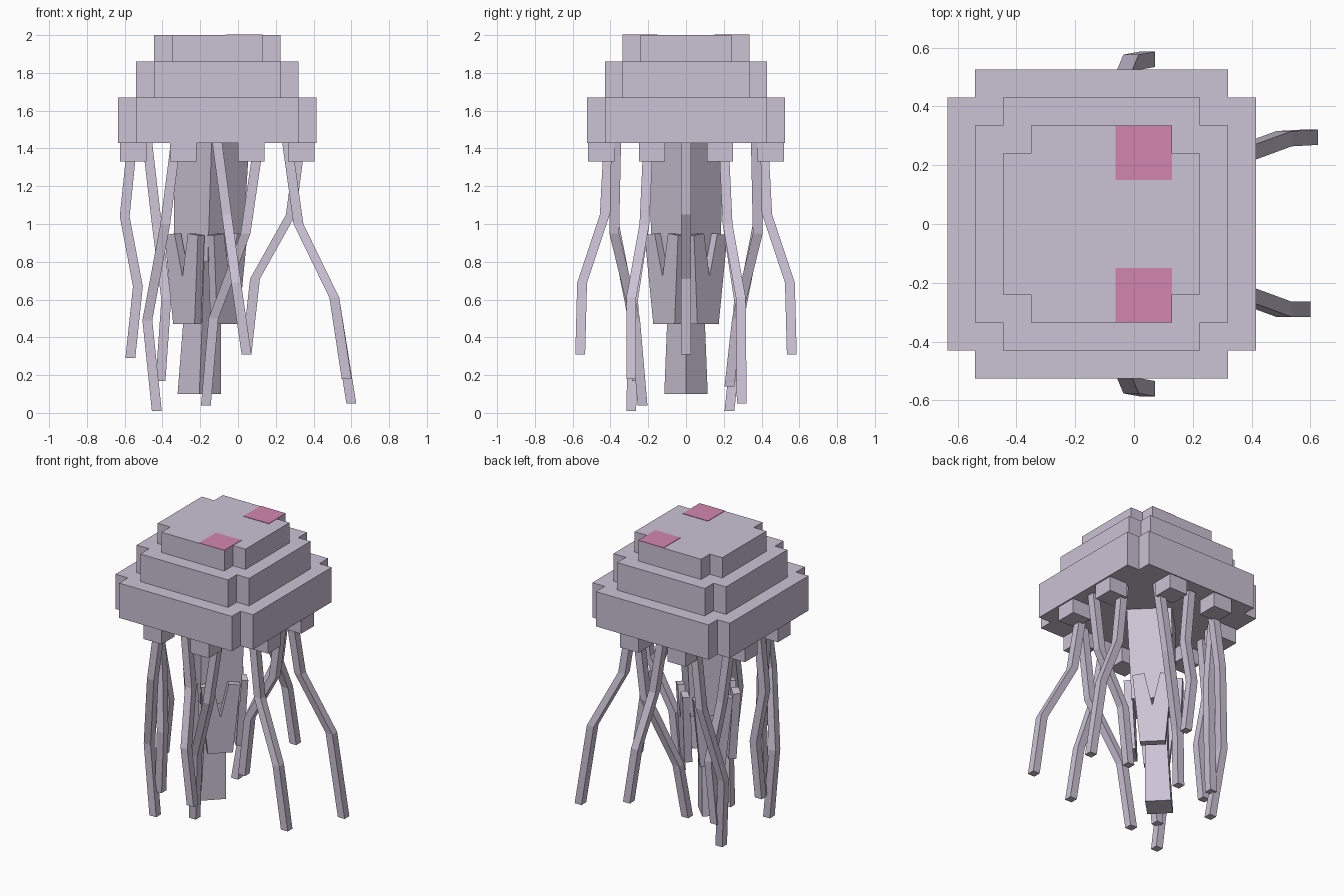
import bpy, bmesh, math
from mathutils import Vector

if "Cube" in bpy.data.objects:
    bpy.data.objects.remove(bpy.data.objects["Cube"])


def material(name, color):
    m = bpy.data.materials.new(name)
    m.diffuse_color = (*color, 1)
    m.use_nodes = True
    m.node_tree.nodes["Principled BSDF"].inputs["Base Color"].default_value = m.diffuse_color
    return m


LILAC = material("pale lilac", (0.60, 0.54, 0.66))
PINK = material("dusty pink", (0.65, 0.24, 0.43))
CX = -0.11  # centre of the bell in x


def finish(name, bm, mat):
    bmesh.ops.recalc_face_normals(bm, faces=bm.faces)
    me = bpy.data.meshes.new(name)
    bm.to_mesh(me)
    bm.free()
    me.materials.append(mat)
    ob = bpy.data.objects.new(name, me)
    bpy.context.collection.objects.link(ob)
    return ob


def loft(name, rings, mat=LILAC):
    """Skin a list of equal point rings and cap both ends."""
    bm = bmesh.new()
    vs = [[bm.verts.new(p) for p in r] for r in rings]
    n = len(rings[0])
    for a, b in zip(vs, vs[1:]):
        for i in range(n):
            j = (i + 1) % n
            bm.faces.new((a[i], a[j], b[j], b[i]))
    bm.faces.new(vs[0][::-1])
    bm.faces.new(vs[-1])
    return finish(name, bm, mat)


def square(c, h, diamond=False):
    x, y, z = c
    k = [(h, 0), (0, h), (-h, 0), (0, -h)] if diamond else [(h, h), (-h, h), (-h, -h), (h, -h)]
    return [(x + a, y + b, z) for a, b in k]


def box(name, x0, x1, y0, y1, z0, z1, mat=LILAC):
    ring = [(x0, y0), (x1, y0), (x1, y1), (x0, y1)]
    return loft(name, [[(x, y, z) for x, y in ring] for z in (z0, z1)], mat)


# Stepped bell: square tiers with notched corners
def tier(name, half, z0, z1):
    i = half - 0.095
    quarter = [(half, -i), (half, i), (i, i)]
    ring = []
    for k in range(4):
        c, s = round(math.cos(k * math.pi / 2)), round(math.sin(k * math.pi / 2))
        ring += [(CX + x * c - y * s, x * s + y * c) for x, y in quarter]
    loft(name, [[(x, y, z) for x, y in ring] for z in (z0, z1)])


tier("bell_rim", 0.525, 1.43, 1.67)
tier("bell_middle", 0.43, 1.67, 1.86)
tier("bell_crown", 0.335, 1.86, 2.0)

# Two coloured spots on the crown
for s in (-1, 1):
    ys = sorted((s * 0.15, s * 0.335))
    box("crown_spot", -0.063, 0.13, ys[0], ys[1], 1.998, 2.003, PINK)

# Eight small blocks under the rim
for sx in (-1, 1):
    for sy in (-1, 1):
        for dx, dy in ((0.445, 0.18), (0.18, 0.448)):
            x, y = CX + sx * dx, sy * dy
            box("rim_block", x - 0.07, x + 0.07, y - 0.07, y + 0.07, 1.33, 1.43)


# Jointed square tentacles
def tentacle(name, *points):
    loft(name, [square(p, 0.026) for p in points])


tentacle("left_tentacle", (-0.56, 0, 1.43), (-0.60, 0, 1.04), (-0.53, 0, 0.67), (-0.57, 0, 0.29))
tentacle("right_tentacle", (0.33, 0, 1.43), (0.28, 0, 1.05), (0.09, 0, 0.71), (0.045, 0, 0.31))
for s in (-1, 1):
    tentacle("side_tentacle", (-0.11, s * 0.41, 1.43), (-0.06, s * 0.43, 1.05),
             (-0.01, s * 0.55, 0.69), (0.045, s * 0.56, 0.31))
    tentacle("outer_right_tentacle", (0.26, s * 0.20, 1.43), (0.32, s * 0.22, 1.0), (0.51, s * 0.29, 0.61),
             (0.60, 0.295, 0.05) if s > 0 else (0.575, -0.29, 0.18))
    tentacle("inner_right_tentacle", (0.11, s * 0.37, 1.43), (0.04, s * 0.38, 0.95), (-0.13, s * 0.27, 0.5),
             (-0.17, s * 0.23, 0.04 if s < 0 else 0.14))
    tentacle("inner_left_tentacle", (-0.33, s * 0.37, 1.43), (-0.385, s * 0.38, 1.0), (-0.48, s * 0.28, 0.49),
             (-0.43, 0.23 if s > 0 else -0.29, 0.01))
    tentacle("outer_left_tentacle", (-0.48, s * 0.20, 1.43), (-0.43, s * 0.22, 1.0), (-0.38, s * 0.28, 0.6),
             (-0.41, s * 0.26, 0.17))

# Central stalk: diamond-section upper and lower columns
loft("upper_stalk", [square((-0.14, 0, 1.43), 0.20, True), square((-0.16, 0, 0.80), 0.18, True)])
loft("lower_stalk", [square((-0.18, 0, 0.80), 0.10, True), square((-0.19, 0, 0.48), 0.10, True),
                     square((-0.205, 0, 0.10), 0.115, True)])

# Four forked plates around the stalk, narrowing downwards
FORK = [(-0.08, 0.47), (0.08, 0.47), (0.125, 0.94), (0.05, 0.95), (0.0, 0.72), (-0.05, 0.95), (-0.125, 0.94)]
for k in range(4):
    a = math.pi / 4 + k * math.pi / 2
    out, side = Vector((math.cos(a), math.sin(a), 0)), Vector((-math.sin(a), math.cos(a), 0))
    base = Vector((-0.17, 0, 0))
    rings = []
    for depth in (0.0, 0.05):
        rings.append([base + side * u + out * (0.115 + depth + 0.02 * (z - 0.47) / 0.47) + Vector((0, 0, z))
                      for u, z in FORK])
    loft("forked_plate", rings)
